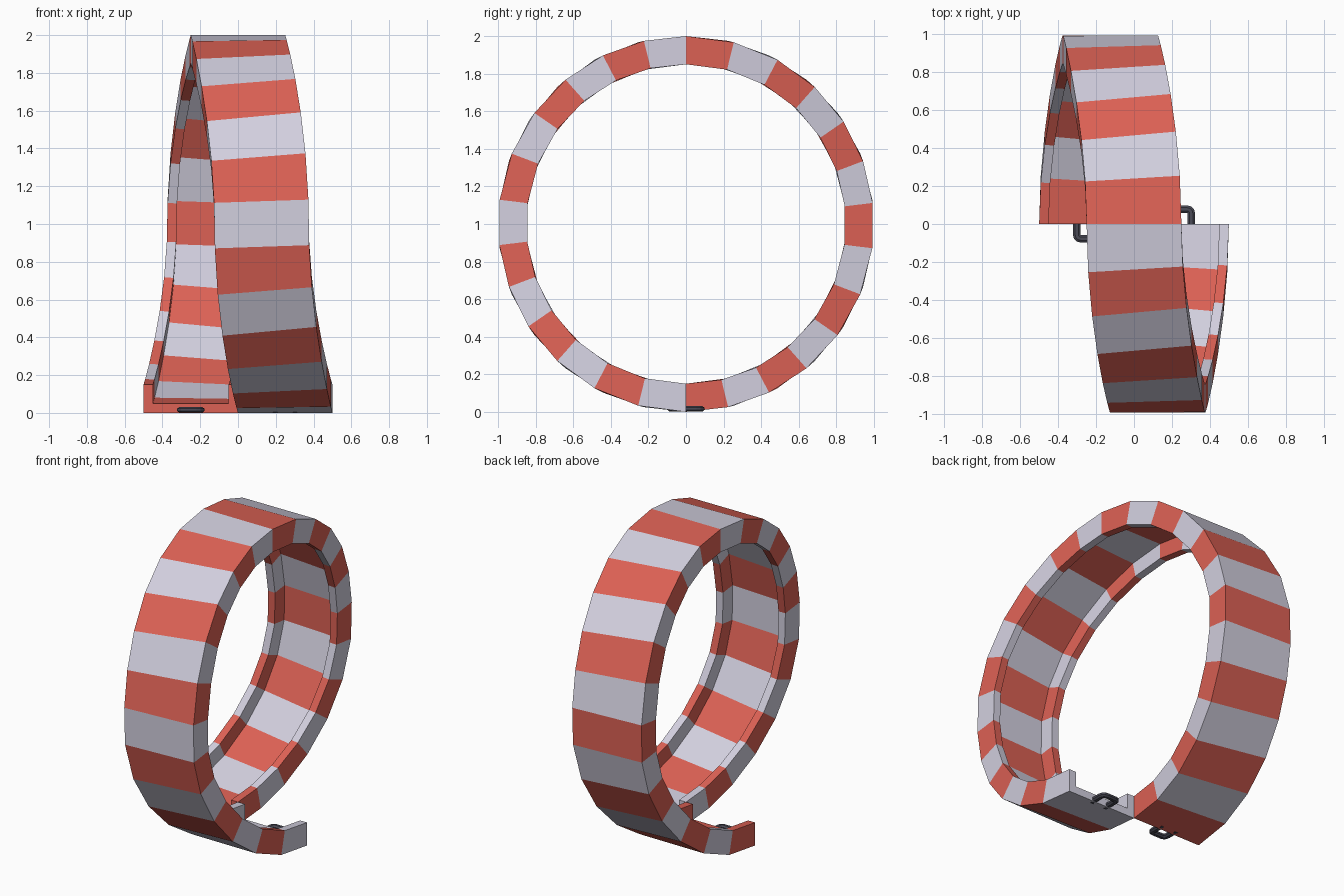
import bpy, bmesh, math
from mathutils import Vector

cube = bpy.data.objects.get("Cube")
if cube:
    bpy.data.objects.remove(cube, do_unlink=True)


def material(name, rgb):
    m = bpy.data.materials.new(name)
    m.use_nodes = True
    m.diffuse_color = (*rgb, 1)
    m.node_tree.nodes["Principled BSDF"].inputs["Base Color"].default_value = (*rgb, 1)
    return m


pale = material("pale grey", (0.65, 0.63, 0.74))
red = material("coral red", (0.72, 0.12, 0.09))
dark = material("dark slate", (0.07, 0.07, 0.095))


def add_object(name, bm, mats):
    bmesh.ops.recalc_face_normals(bm, faces=bm.faces)
    mesh = bpy.data.meshes.new(name)
    bm.to_mesh(mesh)
    bm.free()
    for m in mats:
        mesh.materials.append(m)
    ob = bpy.data.objects.new(name, mesh)
    bpy.context.collection.objects.link(ob)
    return ob


# Track: a U channel swept round one loop, easing sideways in each quarter
SEGMENTS, RADIUS, STEP = 26, 1.0, 0.125
HALF, WALL, FLOOR, HEIGHT = 0.25, 0.05, 0.05, 0.15
INNER = HALF - WALL
profile = [(-HALF, 0), (HALF, 0), (HALF, HEIGHT), (INNER, HEIGHT),
           (INNER, FLOOR), (-INNER, FLOOR), (-INNER, HEIGHT), (-HALF, HEIGHT)]


def section(k):
    angle = 2 * math.pi * k / SEGMENTS
    quarter = 4 * k / SEGMENTS
    whole = min(int(quarter), 3)
    u = quarter - whole
    x = 2 * STEP - STEP * (whole + u * u * (3 - 2 * u))
    slope = -STEP * 6 * u * (1 - u) / (math.pi / 2)
    s, c = math.sin(angle), math.cos(angle)
    centre = Vector((x, -RADIUS * s, RADIUS - RADIUS * c))
    inward = Vector((0, s, c))
    side = inward.cross(Vector((slope, -c, s)).normalized())
    return [centre + side * a + inward * h for a, h in profile]


bm = bmesh.new()
rings = [[bm.verts.new(p) for p in section(k)] for k in range(SEGMENTS + 1)]
n = len(profile)
for k in range(SEGMENTS):
    for i in range(n):
        j = (i + 1) % n
        f = bm.faces.new((rings[k][i], rings[k][j], rings[k + 1][j], rings[k + 1][i]))
        f.material_index = k % 2
bm.faces.new(rings[0]).material_index = 0
bm.faces.new(rings[-1]).material_index = 1
add_object("loop_track", bm, [pale, red])


# Coupling hooks: flattened U-shaped bars reaching out from each track end
def hook(name, sign):
    reach, width, corner, tube = 0.078, 0.052, 0.022, 0.022
    path = [(-width, -0.03)]
    for cx, start in ((-width + corner, math.pi), (width - corner, math.pi / 2)):
        for i in range(4):
            a = start - i * math.pi / 6
            path.append((cx + corner * math.cos(a), reach - corner + corner * math.sin(a)))
    path.append((width, -0.03))
    points = [Vector((x, y, 0)) for x, y in path]
    bm = bmesh.new()
    loops = []
    for i, p in enumerate(points):
        along = (points[min(i + 1, len(points) - 1)] - points[max(i - 1, 0)]).normalized()
        across = Vector((along.y, -along.x, 0))
        loop = []
        for q in range(8):
            a = math.pi * (q + 0.5) / 4
            v = p + across * tube * math.cos(a)
            v.z = 0.016 + 0.016 * math.sin(a)
            loop.append(bm.verts.new((sign * (HALF + v.x), sign * v.y, v.z)))
        loops.append(loop)
    for a, b in zip(loops, loops[1:]):
        for q in range(8):
            r = (q + 1) % 8
            bm.faces.new((a[q], a[r], b[r], b[q]))
    bm.faces.new(loops[0])
    bm.faces.new(loops[-1])
    add_object(name, bm, [dark])


hook("front_half_hook", 1)
hook("back_half_hook", -1)
